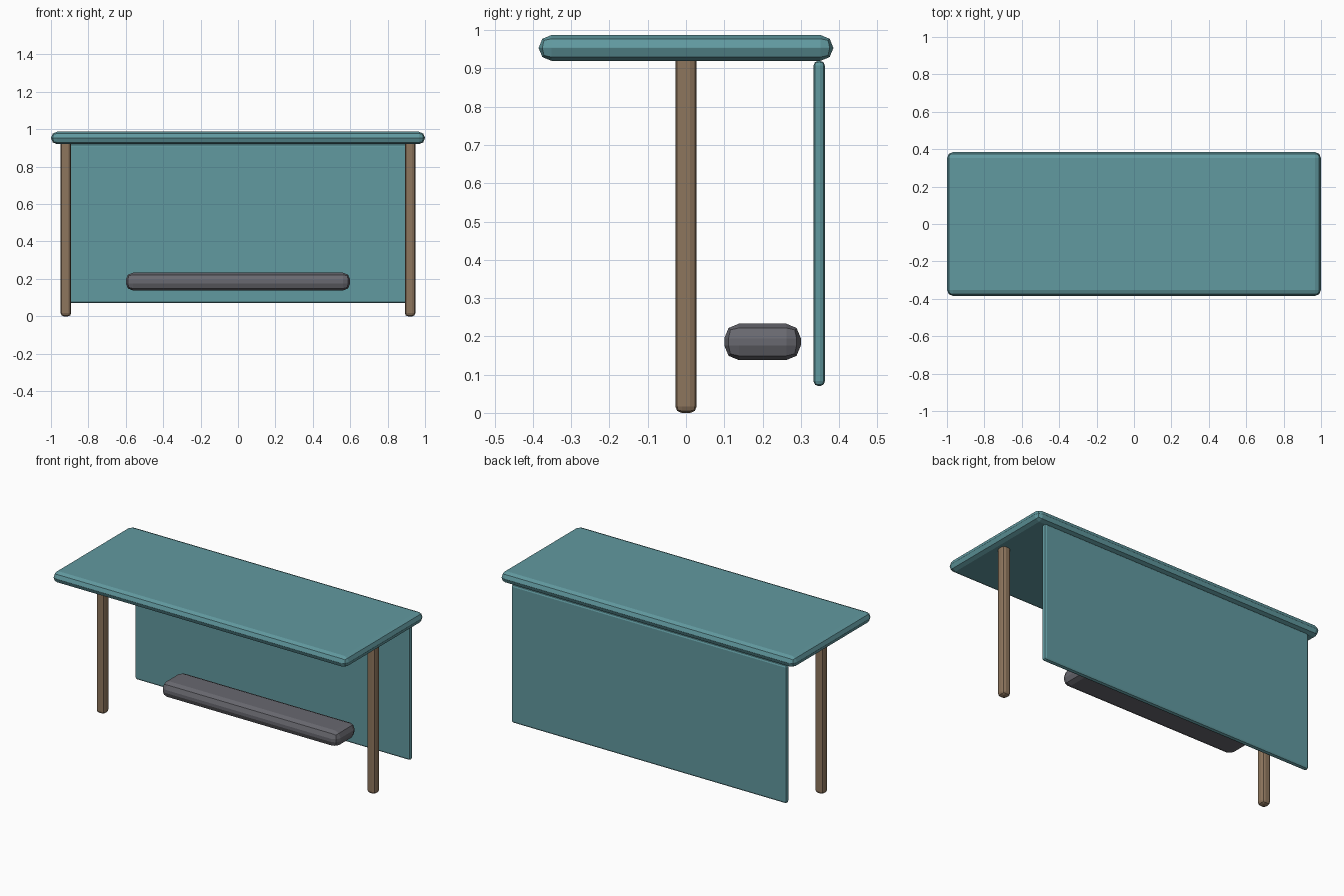
import bpy
import bmesh

cube = bpy.data.objects.get("Cube")
if cube:
    bpy.data.objects.remove(cube, do_unlink=True)


def material(name, rgb):
    mat = bpy.data.materials.new(name)
    mat.use_nodes = True
    mat.diffuse_color = (*rgb, 1)
    mat.node_tree.nodes["Principled BSDF"].inputs["Base Color"].default_value = (*rgb, 1)
    return mat


def rounded_box(name, low, high, radius, mat):
    """Box between two corners with every edge rounded in two flat steps."""
    bm = bmesh.new()
    bmesh.ops.create_cube(bm, size=1)
    for v in bm.verts:
        v.co = [(a + b) / 2 + c * (b - a) for a, b, c in zip(low, high, v.co)]
    bmesh.ops.bevel(bm, geom=bm.edges[:], offset=radius, segments=2,
                    profile=0.5, affect='EDGES', clamp_overlap=True)
    mesh = bpy.data.meshes.new(name)
    bm.to_mesh(mesh)
    bm.free()
    mesh.materials.append(mat)
    obj = bpy.data.objects.new(name, mesh)
    bpy.context.collection.objects.link(obj)
    return obj


teal = material("teal_laminate", (0.12, 0.32, 0.35))
wood = material("brown_wood", (0.27, 0.18, 0.11))
grey = material("dark_grey", (0.14, 0.14, 0.16))

# Table top
rounded_box("table_top", (-1, -0.385, 0.92), (1, 0.385, 0.987), 0.033, teal)

# Back panel hanging under the rear edge
rounded_box("back_panel", (-0.935, 0.333, 0.07), (0.935, 0.363, 0.92), 0.013, teal)

# Foot rest bar
rounded_box("foot_rest", (-0.6, 0.1, 0.138), (0.6, 0.3, 0.233), 0.038, grey)

# Legs, one at each end, set slightly into the top
for side, x in (("left", 0.92), ("right", -0.92)):
    rounded_box(side + "_leg", (x - 0.028, -0.028, 0), (x + 0.028, 0.028, 0.94), 0.017, wood)
